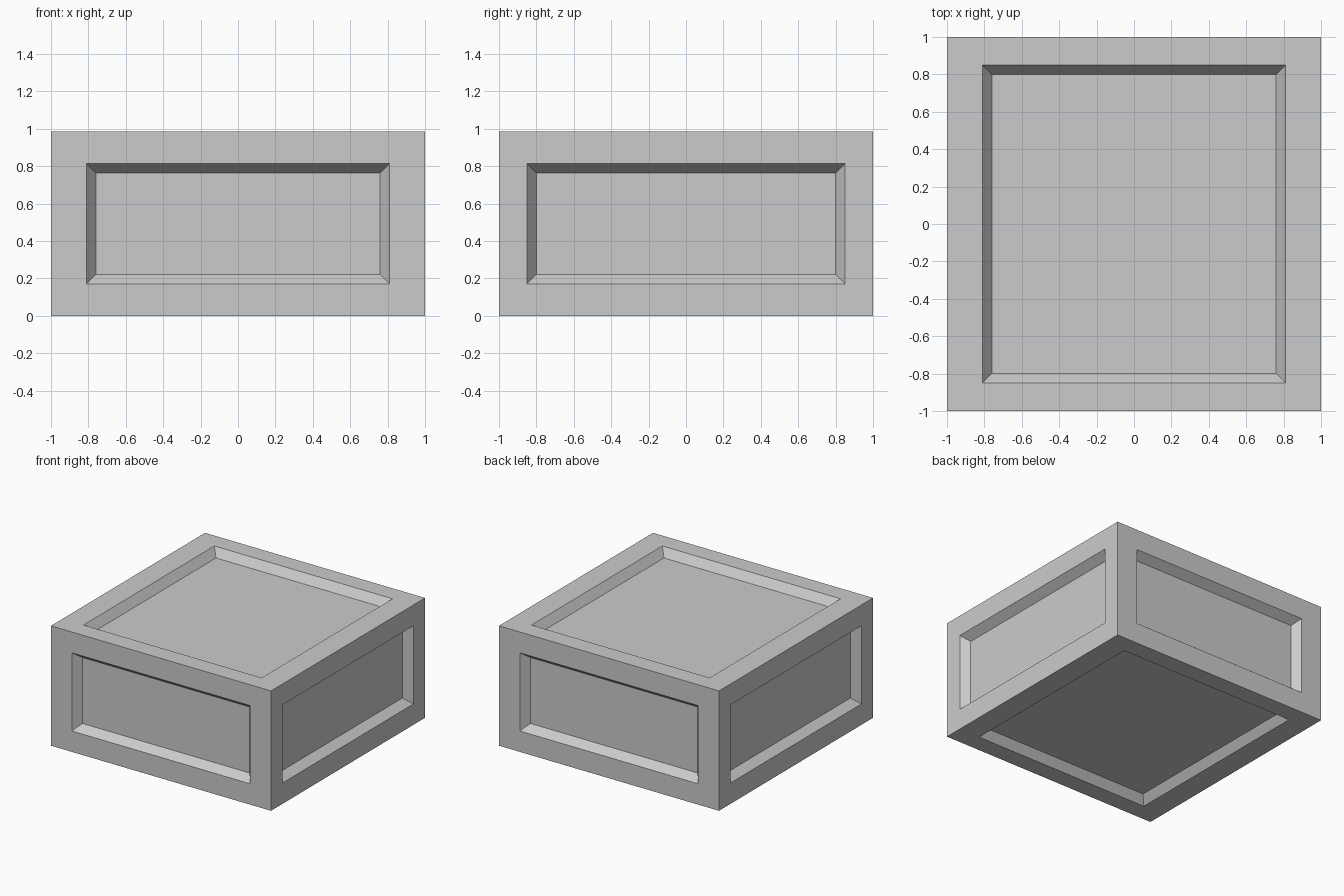
import bpy, bmesh
from mathutils import Vector

if "Cube" in bpy.data.objects:
    bpy.data.objects.remove(bpy.data.objects["Cube"])

HALF = Vector((1.0, 1.0, 0.4925))      # half size of the box
OUTER = Vector((0.81, 0.85, 0.321))    # half size of each panel opening
BEVEL = 0.05                           # slope width of the recess walls
DEPTH = 0.066                          # recess depth


def shape_panel(face, normal_axis, half, depth):
    """Move a face's corners to the given half sizes, sunk by depth."""
    for v in face.verts:
        for a in range(3):
            size = HALF[a] - depth if a == normal_axis else half[a]
            v.co[a] = size if v.co[a] > 0 else -size


# Box body
bm = bmesh.new()
bmesh.ops.create_cube(bm, size=2)
bmesh.ops.scale(bm, vec=HALF, verts=bm.verts)

# Sunken panel with sloped walls on all six sides
inner = OUTER - Vector((BEVEL, BEVEL, BEVEL))
for face in list(bm.faces):
    face.normal_update()
    axis = max(range(3), key=lambda a: abs(face.normal[a]))
    bmesh.ops.inset_individual(bm, faces=[face], thickness=0.1)
    shape_panel(face, axis, OUTER, 0)
    bmesh.ops.inset_individual(bm, faces=[face], thickness=0.05)
    shape_panel(face, axis, inner, DEPTH)

# Stand the crate on the floor
bmesh.ops.translate(bm, vec=(0, 0, HALF.z), verts=bm.verts)
bmesh.ops.recalc_face_normals(bm, faces=bm.faces)
mesh = bpy.data.meshes.new("panelled_crate")
bm.to_mesh(mesh)
bm.free()
crate = bpy.data.objects.new("panelled_crate", mesh)
bpy.context.collection.objects.link(crate)
